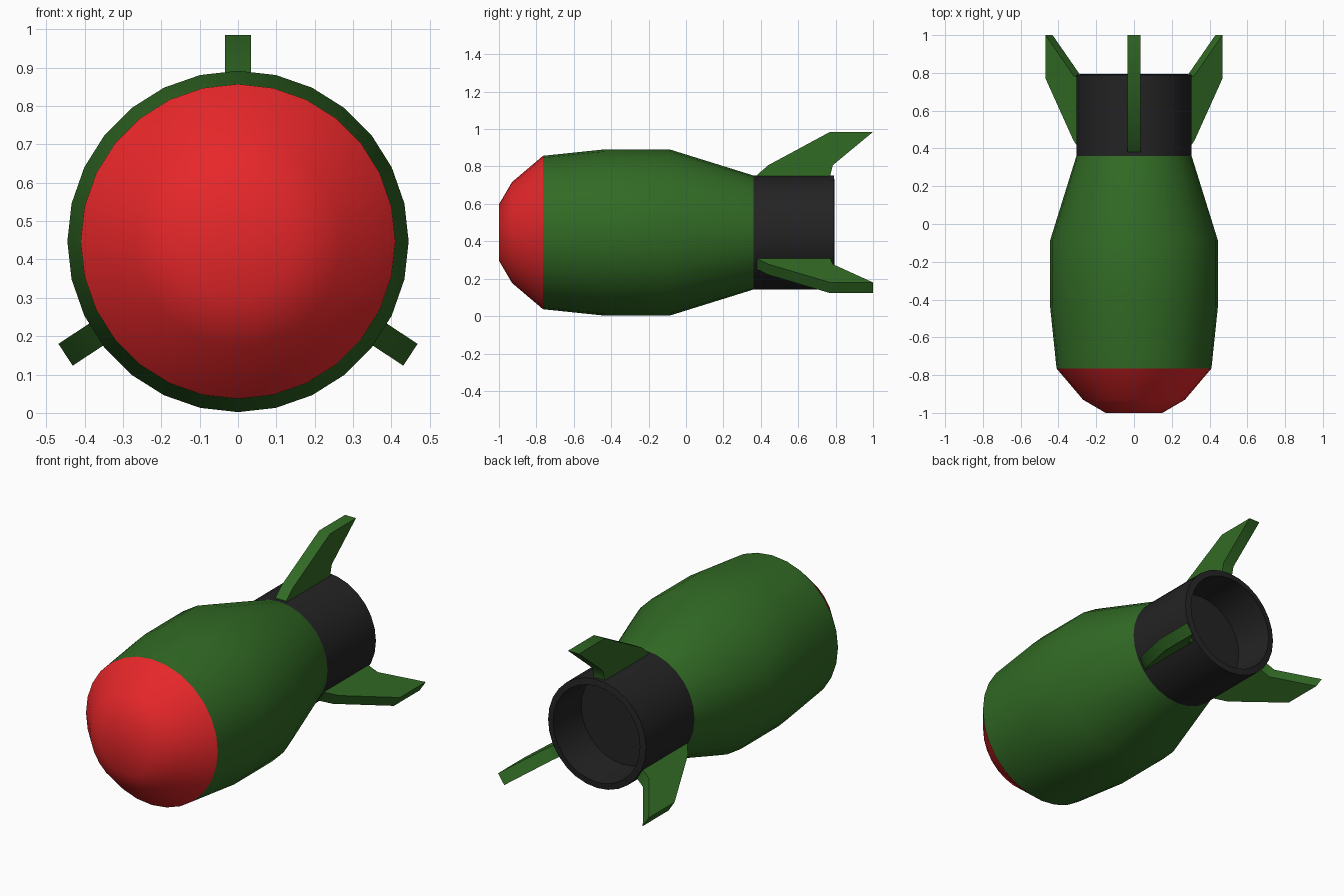
import bpy, bmesh
from math import sin, cos, pi, radians

if "Cube" in bpy.data.objects:
    bpy.data.objects.remove(bpy.data.objects["Cube"])

SIDES = 28
ZC = 0.447  # height of the long axis


def material(name, color):
    m = bpy.data.materials.new(name)
    m.diffuse_color = (*color, 1)
    m.use_nodes = True
    m.node_tree.nodes["Principled BSDF"].inputs["Base Color"].default_value = m.diffuse_color
    return m


RED = material("red", (0.80, 0.02, 0.023))
GREEN = material("green", (0.031, 0.145, 0.018))
BLACK = material("black", (0.017, 0.017, 0.018))


def finish(name, bm, mat, angle):
    bmesh.ops.recalc_face_normals(bm, faces=bm.faces)
    mesh = bpy.data.meshes.new(name)
    bm.to_mesh(mesh)
    bm.free()
    mesh.materials.append(mat)
    ob = bpy.data.objects.new(name, mesh)
    bpy.context.collection.objects.link(ob)
    bpy.ops.object.select_all(action='DESELECT')
    ob.select_set(True)
    bpy.context.view_layer.objects.active = ob
    bpy.ops.object.shade_smooth_by_angle(angle=radians(angle))
    return ob


def lathe(name, profile, mat, angle, cap_start=False, cap_end=False):
    """Turn (y, radius) points around the long axis."""
    bm = bmesh.new()
    rings = []
    for y, r in profile:
        rings.append([bm.verts.new((r * sin(2 * pi * i / SIDES), y,
                                    ZC + r * cos(2 * pi * i / SIDES)))
                      for i in range(SIDES)])
    for a, b in zip(rings, rings[1:]):
        for i in range(SIDES):
            j = (i + 1) % SIDES
            bm.faces.new((a[i], a[j], b[j], b[i]))
    if cap_start:
        bm.faces.new(rings[0])
    if cap_end:
        bm.faces.new(rings[-1])
    ob = finish(name, bm, mat, angle)
    return ob


def fin(name, turn):
    """Flat swept plate, rotated around the long axis."""
    outline = [(0.38, 0.27), (0.38, 0.308), (0.44, 0.36), (0.77, 0.538),
               (1.0, 0.538), (0.785, 0.36), (0.77, 0.30), (0.77, 0.285)]
    half = 0.034
    bm = bmesh.new()
    c, s = cos(turn), sin(turn)
    left, right = [[bm.verts.new((x * c + r * s, y, ZC - x * s + r * c))
                    for y, r in outline] for x in (-half, half)]
    bm.faces.new(left)
    bm.faces.new(right)
    n = len(outline)
    for i in range(n):
        j = (i + 1) % n
        bm.faces.new((left[i], left[j], right[j], right[i]))
    finish(name, bm, GREEN, 40)


# Blunt red nose
lathe("nose_cap", [(-1, 0.15), (-0.93, 0.27), (-0.765, 0.41)], RED, 60, cap_start=True)

# Barrel-shaped green body
lathe("body", [(-0.765, 0.41), (-0.43, 0.445), (-0.09, 0.445), (0.36, 0.305)], GREEN, 60)

# Hollow black tail tube with a recessed floor
lathe("tail_tube", [(0.36, 0.305), (0.79, 0.305), (0.795, 0.27), (0.56, 0.26)],
      BLACK, 40, cap_end=True)

# Three tail fins
for label, deg in (("top", 0), ("right", 123.3), ("left", -123.3)):
    fin("fin_" + label, radians(deg))
